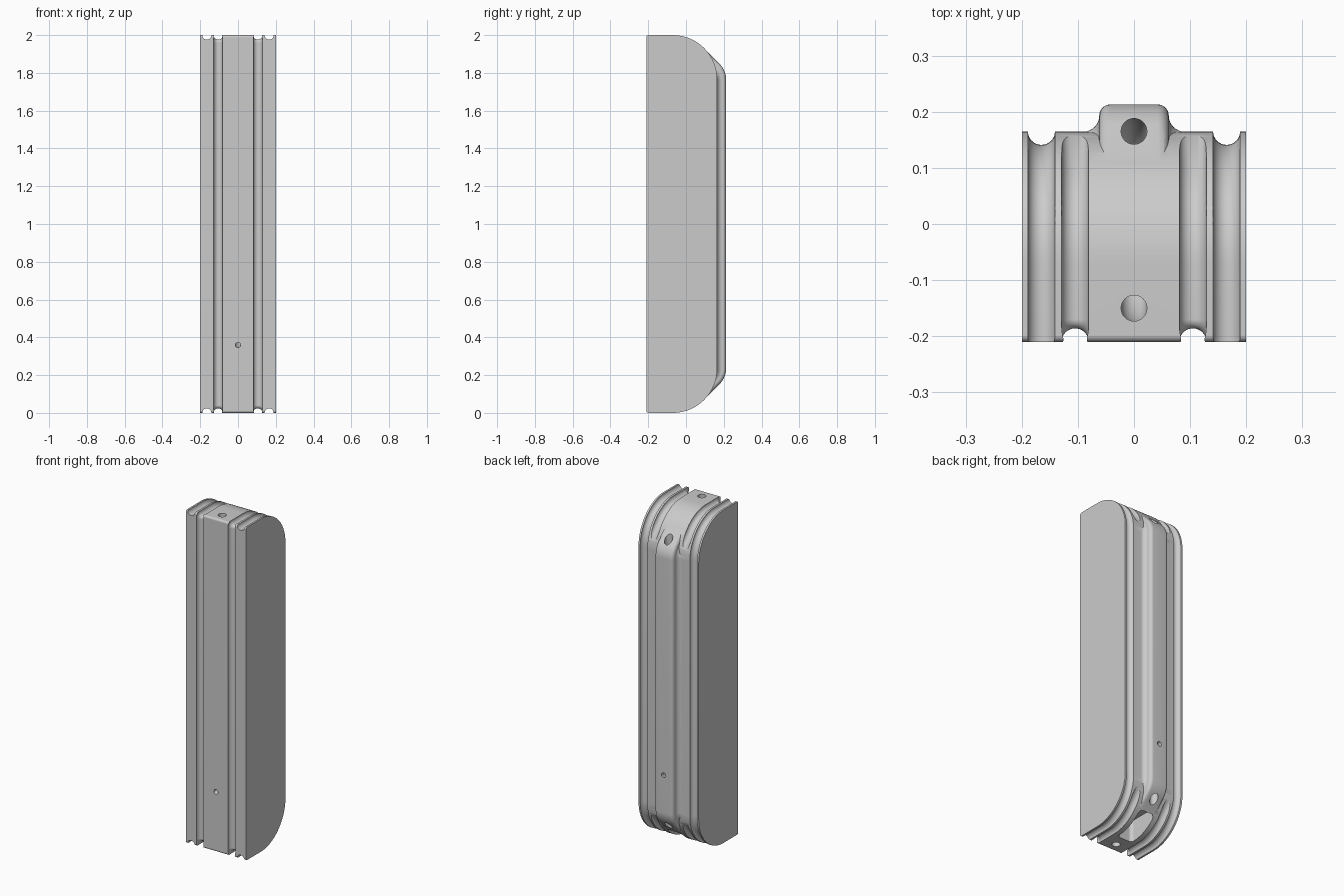
import bpy, bmesh, math
from mathutils import Vector

if "Cube" in bpy.data.objects:
    bpy.data.objects.remove(bpy.data.objects["Cube"], do_unlink=True)

mat = bpy.data.materials.new("plain grey")
mat.use_nodes = True
GREY = (0.6, 0.6, 0.6, 1)
mat.diffuse_color = GREY
mat.node_tree.nodes["Principled BSDF"].inputs["Base Color"].default_value = GREY


def rounded(corners, closed=False, step=math.radians(5)):
    """Round the corners (y, z, radius) of a polyline."""
    out, n = [], len(corners)
    for i, (y, z, r) in enumerate(corners):
        p = Vector((y, z))
        if r == 0 or (not closed and i in (0, n - 1)):
            out.append(p)
            continue
        a = (Vector(corners[i - 1][:2]) - p).normalized()
        b = (Vector(corners[(i + 1) % n][:2]) - p).normalized()
        half = a.angle(b) / 2
        centre = p + (a + b).normalized() * r / math.sin(half)
        start = p + a * r / math.tan(half) - centre
        end = p + b * r / math.tan(half) - centre
        turn = math.pi - 2 * half
        count = max(4, round(turn / step))
        for k in range(count + 1):
            t = k / count
            s = (start * math.sin((1 - t) * turn) + end * math.sin(t * turn)) / math.sin(turn)
            out.append(centre + s)
    return out


def finish(name, bm):
    bmesh.ops.recalc_face_normals(bm, faces=bm.faces)
    mesh = bpy.data.meshes.new(name)
    bm.to_mesh(mesh)
    bm.free()
    mesh.materials.append(mat)
    obj = bpy.data.objects.new(name, mesh)
    bpy.context.collection.objects.link(obj)
    return obj


def sweep(name, path, section):
    """Sweep a closed (x, depth) section along an open path in the yz plane."""
    bm = bmesh.new()
    rings = []
    for i, p in enumerate(path):
        before = (p - path[i - 1]).normalized() if i else (path[1] - p).normalized()
        after = (path[i + 1] - p).normalized() if i + 1 < len(path) else before
        t = (before + after).normalized()
        side = Vector((-t.y, t.x))
        rings.append([bm.verts.new((x, *(p + side * d))) for x, d in section])
    n = len(section)
    for r0, r1 in zip(rings, rings[1:]):
        for k in range(n):
            bm.faces.new((r0[k], r0[(k + 1) % n], r1[(k + 1) % n], r1[k]))
    bm.faces.new(rings[0])
    bm.faces.new(rings[-1])
    return finish(name, bm)


def prism(name, loop, axis, low, high):
    """Extrude a closed loop along x (loop in yz) or z (loop in xy)."""
    bm = bmesh.new()
    place = (lambda p, h: (h, p.x, p.y)) if axis == "x" else (lambda p, h: (p.x, p.y, h))
    a, b = ([bm.verts.new(place(p, h)) for p in loop] for h in (low, high))
    for k in range(len(loop)):
        j = (k + 1) % len(loop)
        bm.faces.new((a[k], a[j], b[j], b[k]))
    bm.faces.new(a)
    bm.faces.new(b)
    return finish(name, bm)


def circle(x, r, n=32):
    return [(x + r * math.cos(math.tau * k / n), r * math.sin(math.tau * k / n)) for k in range(n)]


def combine(body, tool, operation="DIFFERENCE"):
    mod = body.modifiers.new(tool.name, "BOOLEAN")
    mod.operation, mod.object, mod.solver = operation, tool, "EXACT"
    bpy.context.view_layer.objects.active = body
    bpy.ops.object.modifier_apply(modifier=mod.name)
    bpy.data.objects.remove(tool, do_unlink=True)


def flip(corners):
    return [(y, 2 - z, r) for y, z, r in corners]


# Body: flat front, large rounded ends at the back
FRONT, BACK, CREST, R = -0.21, 0.165, 0.213, 0.235
outline = [(FRONT, 0, 0.012), (BACK, 0, R), (BACK, 2, R), (FRONT, 2, 0.012)]
body = prism("grooved_body", rounded(outline, True, math.radians(3)), "x", -0.2, 0.2)

# Back ridge with flared foot, sloping into both rounded ends
half = []
for k in range(9):
    a = math.radians(90 * k / 8)
    half.append((0.042 + 0.02 * math.sin(a), 0.02 * (1 - math.cos(a))))
for k in range(1, 9):
    a = math.radians(90 * k / 8)
    half.append((0.0905 - 0.0285 * math.cos(a), 0.02 + 0.0285 * math.sin(a)))
half.append((0.0905, 0.1))
section = half + [(-x, d) for x, d in reversed(half)]
low = [(0.094, 0.069, 0), (CREST, 0.188, 0.12)]
ridge = sweep("back_ridge", rounded(low + flip(low)[::-1]), section)
combine(body, ridge, "UNION")

# Outer grooves run over the ends and back, inner grooves over the front and ends
over_back = [(-0.4, 0, 0), (BACK, 0, R), (BACK, 2, R), (-0.4, 2, 0)]
top_end = [(0.207, 1.801, 0), (0.0396, 2, R), (FRONT, 2, 0.04)]
over_front = top_end + flip(top_end)[::-1]
for s in (-1, 1):
    combine(body, sweep("outer_groove", rounded(over_back), circle(s * 0.165, 0.024)))
    combine(body, sweep("inner_groove", rounded(over_front), circle(s * 0.105, 0.024)))

# Pocket in the lower end
pocket = [(-0.05, -0.08, 0.02), (0.05, -0.08, 0.02), (0.05, 0.11, 0.02), (-0.05, 0.11, 0.02)]
combine(body, prism("end_pocket", rounded(pocket, True), "z", -0.1, 0.13))

# Curved cord tunnels in both ends
cord = [(-0.15, 2.1, 0), (-0.15, 1.68, 0.156), (BACK, 1.68, 0.156), (BACK, 2.1, 0)]
for path in (cord, flip(cord)):
    combine(body, sweep("cord_tunnel", rounded(path), circle(0, 0.023)))

# Small slanted hole from front to back
slant = [(-0.25, 0.35, 0), (0.25, 0.47, 0)]
combine(body, sweep("small_hole", rounded(slant), circle(0, 0.014, 24)))

bpy.ops.object.select_all(action="DESELECT")
body.select_set(True)
bpy.context.view_layer.objects.active = body
bpy.ops.object.shade_smooth_by_angle(angle=math.radians(30))
